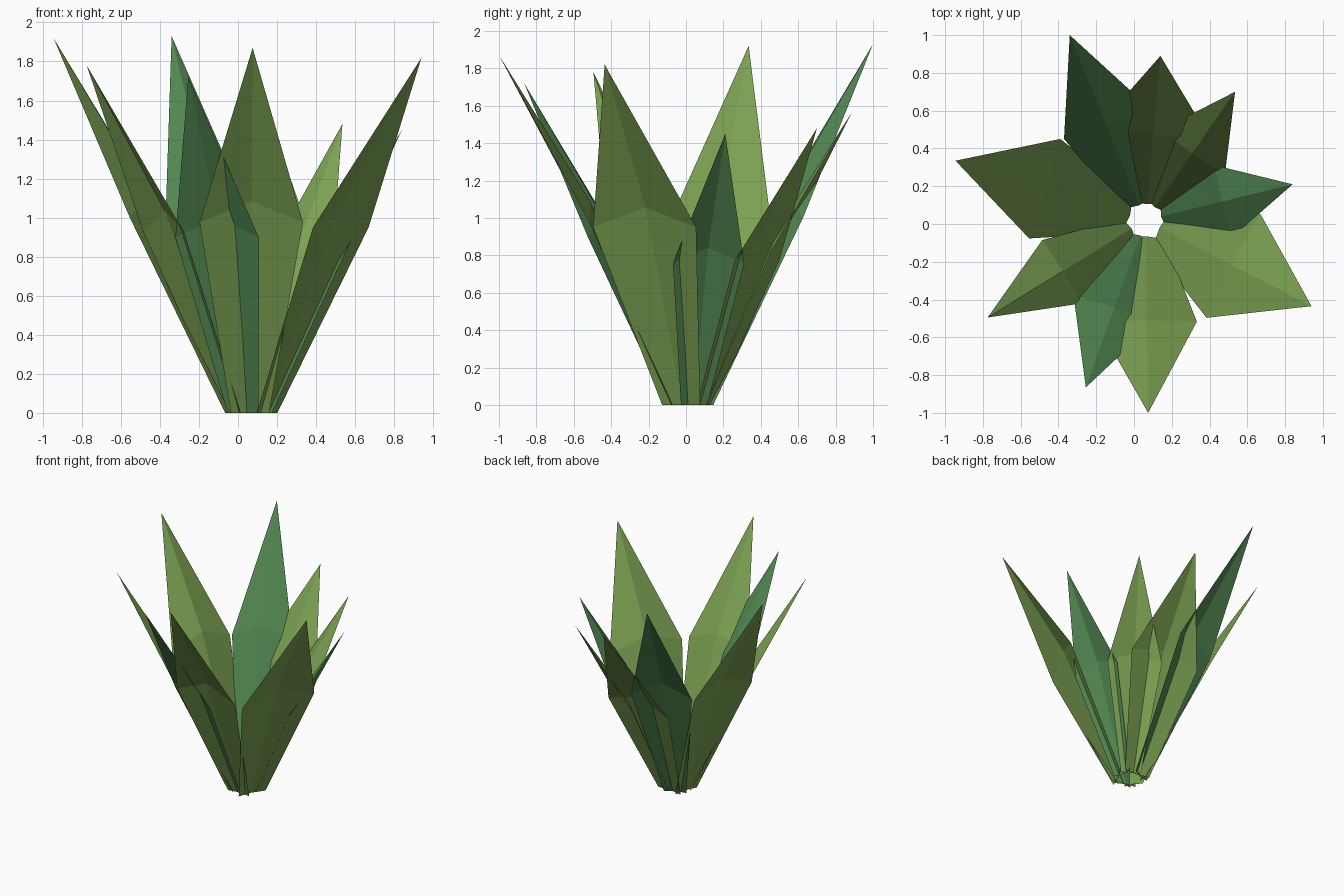
import bpy
from mathutils import Vector

if "Cube" in bpy.data.objects:
    bpy.data.objects.remove(bpy.data.objects["Cube"])


def material(name, color):
    m = bpy.data.materials.new(name)
    m.diffuse_color = color
    m.use_nodes = True
    m.node_tree.nodes["Principled BSDF"].inputs["Base Color"].default_value = m.diffuse_color
    return m


grass_green = material("grass_green", (0.20, 0.36, 0.085, 1))
deep_green = material("deep_green", (0.085, 0.25, 0.085, 1))

ROOT = Vector((0.06, 0.02, 0))


def leaf(name, tip, half_width, mat):
    """Pointed leaf: folded base row, folded wide row, single tip."""
    tip = Vector(tip)
    flat = Vector((tip.x, tip.y, 0)) - ROOT
    reach = flat.length
    out = flat.normalized()
    side = Vector((out.y, -out.x, 0))

    def point(radius, offset, z):
        return ROOT + out * radius + side * offset + Vector((0, 0, z))

    base = half_width * 0.37
    r_mid = reach * 0.53
    verts = [
        point(0.10, -base, 0), point(0.085, 0, 0), point(0.10, base, 0),
        point(r_mid, -half_width, tip.z * 0.522),
        point(reach * 0.52, 0, tip.z * 0.58),
        point(r_mid, half_width, tip.z * 0.522),
        tip,
    ]
    faces = [(0, 1, 4, 3), (1, 2, 5, 4), (3, 4, 6), (4, 5, 6)]
    mesh = bpy.data.meshes.new(name)
    mesh.from_pydata(verts, [], faces)
    mesh.materials.append(mat)
    bpy.context.collection.objects.link(bpy.data.objects.new(name, mesh))


# Ring of leaves: tip position and half width at the widest row
LEAVES = [
    ((-0.34, 1.00, 1.93), 0.236),
    ((0.14, 0.89, 1.57), 0.30),
    ((0.535, 0.70, 1.48), 0.207),
    ((0.84, 0.21, 1.45), 0.196),
    ((0.94, -0.435, 1.82), 0.31),
    ((0.075, -1.00, 1.87), 0.265),
    ((-0.255, -0.865, 1.72), 0.227),
    ((-0.775, -0.495, 1.78), 0.197),
    ((-0.945, 0.335, 1.92), 0.276),
]
for i, (tip, half) in enumerate(LEAVES):
    # every third leaf is the deeper green
    leaf(f"leaf_{i + 1}", tip, half, grass_green if i % 3 else deep_green)
